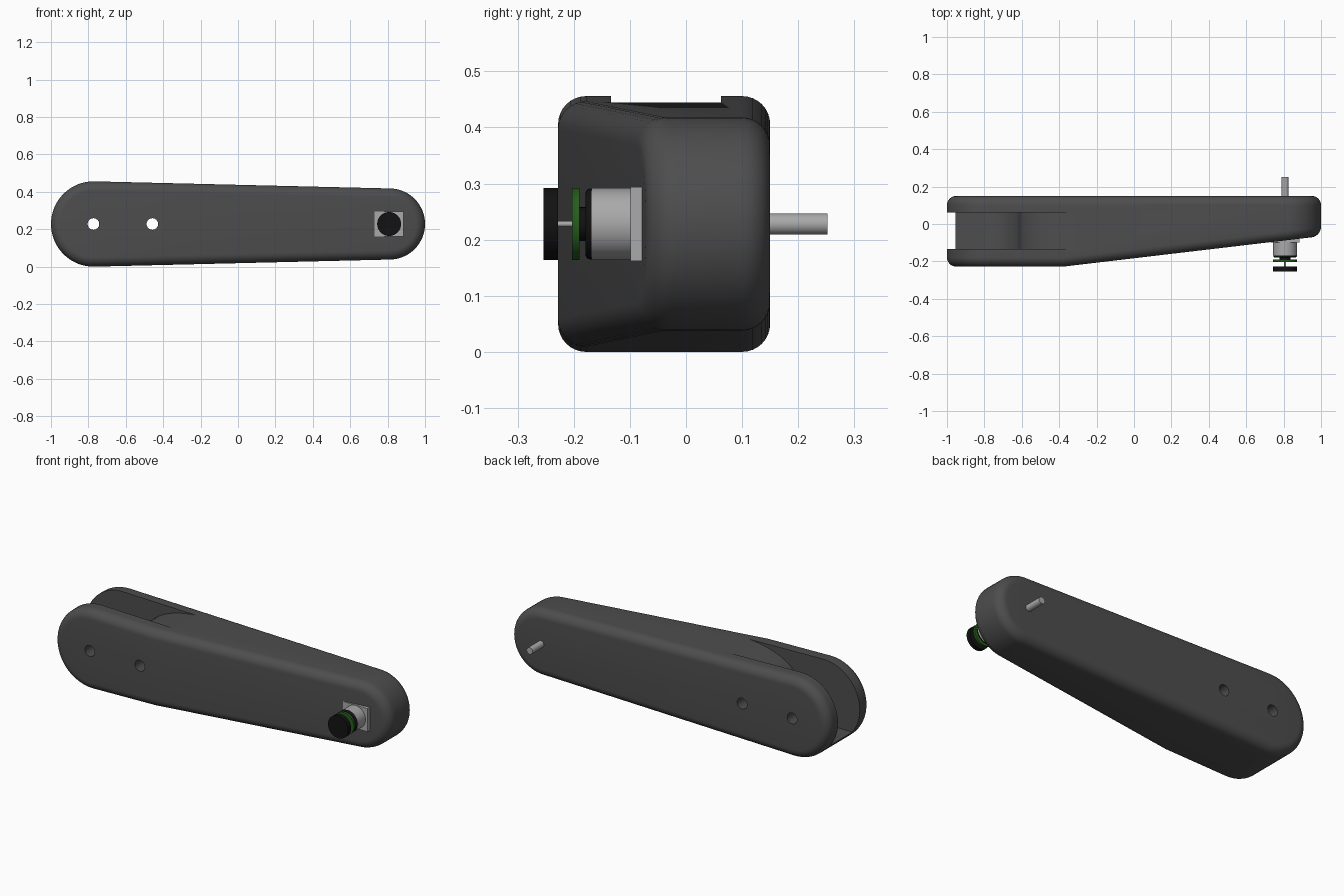
import bpy, bmesh
from math import sin, cos, pi, acos, radians

if "Cube" in bpy.data.objects:
    bpy.data.objects.remove(bpy.data.objects["Cube"])

def material(name, rgb):
    m = bpy.data.materials.new(name)
    m.diffuse_color = (*rgb, 1)
    m.use_nodes = True
    m.node_tree.nodes["Principled BSDF"].inputs["Base Color"].default_value = m.diffuse_color
    return m

DARK = material("dark_plastic", (0.075, 0.075, 0.075))
BLACK = material("black_plastic", (0.006, 0.006, 0.006))
GREEN = material("board_green", (0.02, 0.11, 0.012))
STEEL = material("steel", (0.4, 0.4, 0.4))
Z = 0.228          # height of the arm's centre line
X_MOTOR = 0.808

def finish(ob, mat):
    if mat:
        ob.data.materials.clear()
        ob.data.materials.append(mat)
    bpy.ops.object.select_all(action='DESELECT')
    ob.select_set(True)
    bpy.context.view_layer.objects.active = ob
    bpy.ops.object.shade_smooth_by_angle(angle=radians(30))

def mesh_object(name, bm):
    bmesh.ops.recalc_face_normals(bm, faces=bm.faces[:])
    me = bpy.data.meshes.new(name)
    bm.to_mesh(me)
    bm.free()
    ob = bpy.data.objects.new(name, me)
    bpy.context.collection.objects.link(ob)
    return ob

def rod(name, x, y0, y1, r, mat=None, bevel=0.0):
    """Cylinder along y, built as rings so the front rim can be rounded."""
    rings = [(y1, r)]
    n = 4 if bevel else 0
    if bevel:
        for i in range(n + 1):
            t = i / n * pi / 2
            rings.append((y0 + bevel * (1 - sin(t)), r - bevel * (1 - cos(t))))
    else:
        rings.append((y0, r))
    bm = bmesh.new()
    loft(bm, [[(x + q * cos(2 * pi * k / 32), y, Z + q * sin(2 * pi * k / 32))
               for k in range(32)] for y, q in rings], caps=(True, True))
    ob = mesh_object(name, bm)
    finish(ob, mat)
    return ob

def loft(bm, rings, caps):
    vs = [[bm.verts.new(p) for p in ring] for ring in rings]
    for a, b in zip(vs, vs[1:]):
        for i in range(len(a)):
            j = (i + 1) % len(a)
            bm.faces.new((a[i], a[j], b[j], b[i]))
    if caps[0]:
        bm.faces.new(vs[0])
    if caps[1]:
        bm.faces.new(vs[-1])
    return vs

# Arm body: two circles joined by tangents, rounded rims, tapering front
X1, R1, X2, R2, XB = -0.772, 0.228, 0.81, 0.19, -0.38
FILLET, N = 0.05, 32
B = acos((R1 - R2) / (X2 - X1))

def front_y(x):
    return -0.228 + max(0, x - XB) * 0.118

def outline(inset):
    r1, r2 = R1 - inset, R2 - inset
    right = [(X2 + r2 * cos(t), Z + r2 * sin(t))
             for t in (-B + 2 * B * i / N for i in range(N + 1))]
    left = [(X1 + r1 * cos(t), Z + r1 * sin(t))
            for t in (B + (2 * pi - 2 * B) * i / N for i in range(N + 1))]
    def crease(a, b):
        k = (XB - a[0]) / (b[0] - a[0])
        return (XB, a[1] + k * (b[1] - a[1]))
    return right + [crease(right[-1], left[0])] + left + [crease(left[-1], right[0])]

bm = bmesh.new()
S = 8
rings = []
for i in range(S + 1):
    t = i / S * pi / 2
    rings.append([(x, 0.15 - FILLET * (1 - sin(pi / 2 - t)), z)
                  for x, z in outline(FILLET * (1 - sin(t)))])
for i in range(S + 1):
    t = i / S * pi / 2
    rings.append([(x, front_y(x) + FILLET * (1 - sin(t)), z)
                  for x, z in outline(FILLET * (1 - cos(t)))])
last = loft(bm, rings, (True, False))[-1]
bm.faces.new(last[:N + 2] + [last[-1]])     # tapering front
bm.faces.new(last[N + 1:])                  # flat front
arm = mesh_object("arm_body", bm)

# Slot cutter: flat floor, hollow curve up, then a rounded lip onto the top
prof = [(-1.1, 0.6), (-1.1, 0.09)]
prof += [(-0.8 + 0.19 * sin(i / 12 * pi / 2), 0.28 - 0.19 * cos(i / 12 * pi / 2))
         for i in range(13)]
prof += [(-0.25 - 0.36 * cos(i / 14 * pi / 2), 0.28 + 0.167 * sin(i / 14 * pi / 2))
         for i in range(1, 15)]
prof += [(-0.25, 0.6)]
bm = bmesh.new()
loft(bm, [[(x, y, z) for x, z in prof] for y in (-0.134, 0.062)], (True, True))
cutters = [mesh_object("slot_cutter", bm)]
cutters += [rod("hole_cutter", x, -0.4, 0.4, 0.031) for x in (-0.773, -0.458)]

for c in cutters:
    c.hide_render = True
    mod = arm.modifiers.new("cut", 'BOOLEAN')
    mod.operation = 'DIFFERENCE'
    mod.solver = 'EXACT'
    mod.object = c
    bpy.context.view_layer.objects.active = arm
    bpy.ops.object.modifier_apply(modifier=mod.name)
for c in cutters:
    bpy.data.objects.remove(c)
finish(arm, DARK)

# Motor: square gearbox set into the arm, round can, board and encoder disc
bpy.ops.mesh.primitive_cube_add(size=1, location=(X_MOTOR, -0.06, Z))
gearbox = bpy.context.object
gearbox.name = "motor_gearbox"
gearbox.scale = (0.154, 0.078, 0.132)
finish(gearbox, STEEL)
rod("motor_can", X_MOTOR, -0.168, -0.09, 0.064, STEEL)
rod("motor_end_cap", X_MOTOR, -0.179, -0.166, 0.063, BLACK, 0.008)
rod("motor_boss", X_MOTOR, -0.191, -0.178, 0.03, BLACK)
rod("encoder_board", X_MOTOR, -0.203, -0.19, 0.064, GREEN)
rod("encoder_pin", X_MOTOR, -0.23, -0.2, 0.005, STEEL)
rod("encoder_disc", X_MOTOR, -0.254, -0.228, 0.064, BLACK)
rod("output_shaft", X_MOTOR, -0.03, 0.252, 0.019, STEEL)
